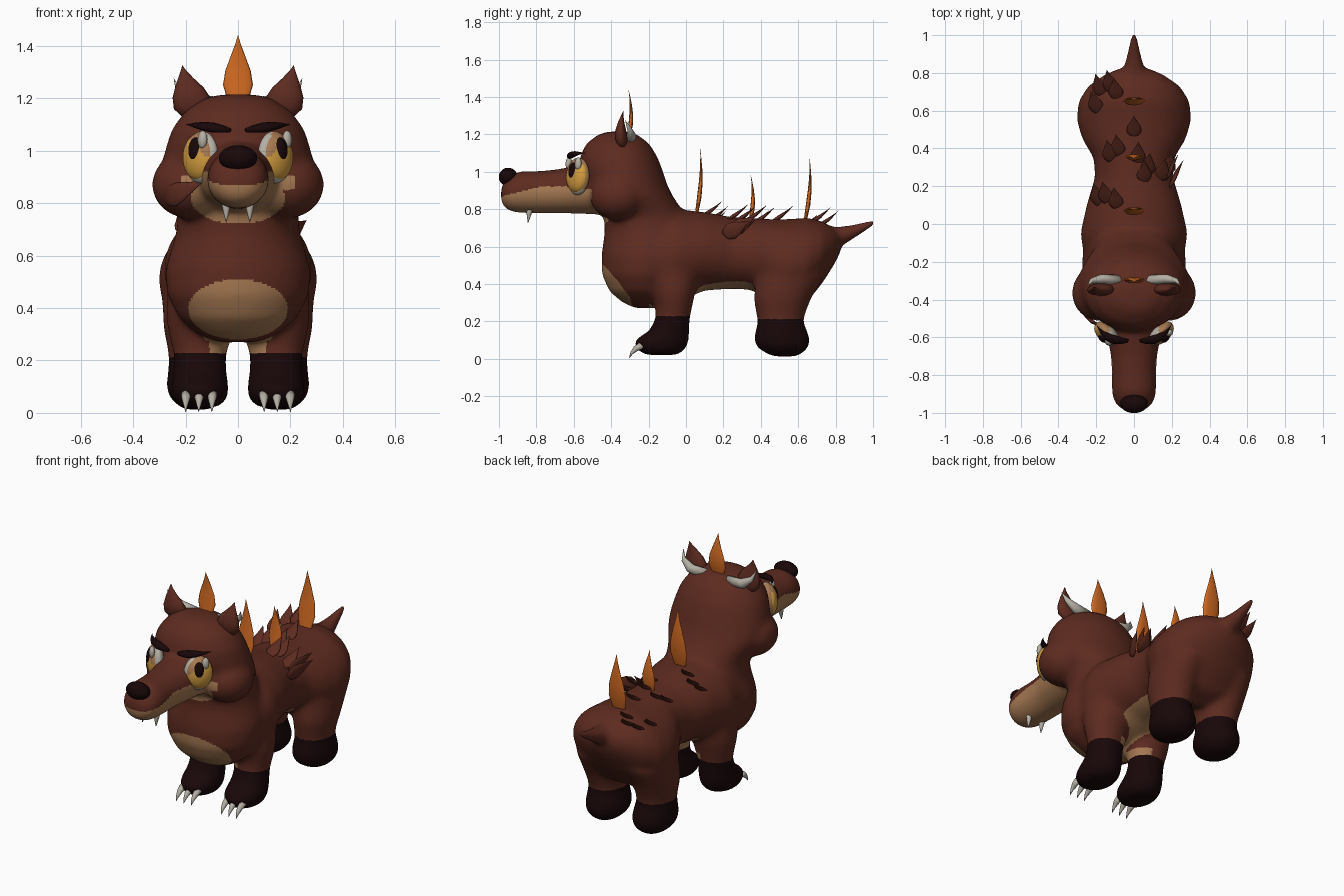
import bpy, bmesh
from math import cos, sin, tau
from mathutils import Vector, Matrix
from mathutils.bvhtree import BVHTree

cube = bpy.data.objects.get("Cube")
if cube:
    bpy.data.objects.remove(cube)


def material(name, rgb):
    m = bpy.data.materials.new(name)
    m.use_nodes = True
    m.diffuse_color = (*rgb, 1)
    m.node_tree.nodes["Principled BSDF"].inputs["Base Color"].default_value = (*rgb, 1)
    return m


BROWN = material("reddish brown fur", (0.11, 0.024, 0.014))
TAN = material("tan fur", (0.38, 0.19, 0.085))
DARK = material("dark brown", (0.009, 0.002, 0.0025))
ORANGE = material("orange spike", (0.64, 0.145, 0.016))
BONE = material("bone grey", (0.46, 0.43, 0.37))
YELLOW = material("amber eye", (0.66, 0.34, 0.05))


def loft(bm, rings, sides=24):
    """Closed skin through elliptical rings given as (centre, half axis, half axis)."""
    loops = []
    for c, u, v in rings:
        loops.append([bm.verts.new(Vector(c) + Vector(u) * cos(tau * i / sides)
                                   + Vector(v) * sin(tau * i / sides)) for i in range(sides)])
    for a, b in zip(loops, loops[1:]):
        for i in range(sides):
            j = (i + 1) % sides
            bm.faces.new((a[i], a[j], b[j], b[i]))
    bm.faces.new(loops[0][::-1])
    bm.faces.new(loops[-1])


def finish(name, bm, *mats):
    bmesh.ops.recalc_face_normals(bm, faces=bm.faces)
    me = bpy.data.meshes.new(name)
    bm.to_mesh(me)
    bm.free()
    me.shade_smooth()
    for m in mats:
        me.materials.append(m)
    ob = bpy.data.objects.new(name, me)
    bpy.context.collection.objects.link(ob)
    return ob


def ellipsoid(bm, centre, radii, rot=Matrix()):
    bmesh.ops.create_uvsphere(bm, u_segments=32, v_segments=20, radius=1,
                              matrix=Matrix.Translation(centre) @ rot @ Matrix.Diagonal((*radii, 1)))


LEAF = ((0, .4), (.12, .75), (.3, 1), (.5, .85), (.7, .5), (.88, .18), (1, .01))
CONE = ((0, 1), (.35, .8), (.7, .42), (1, .02))


def blade(bm, base, tip, side, width, thick, bow=(0, 0, 0), shape=LEAF, sides=12):
    """Pointed leaf, horn or claw from base to tip, bent by bow at its middle."""
    base, tip, bow = Vector(base), Vector(tip), Vector(bow)
    axis = (tip - base).normalized()
    side = Vector(side)
    side = (side - axis * side.dot(axis)).normalized()
    out = axis.cross(side)
    loft(bm, [(base.lerp(tip, t) + bow * 4 * t * (1 - t), side * width * f, out * thick * f)
              for t, f in shape], sides)


# Body: overlapping lofts fused by a voxel remesh
bm = bmesh.new()


def along_y(rows):
    loft(bm, [((0, y, z), (rx, 0, 0), (0, 0, rz)) for y, z, rx, rz in rows], 32)


along_y([(-.2, .53, .26, .24), (-.05, .55, .285, .25), (.1, .575, .252, .21), (.25, .565, .207, .192),
         (.35, .56, .215, .192), (.45, .525, .275, .222), (.55, .505, .305, .242), (.65, .53, .295, .225),
         (.73, .57, .245, .165), (.79, .6, .16, .1), (.825, .615, .08, .05)])       # torso
along_y([(.66, .625, .12, .11), (.78, .638, .07, .066), (.88, .672, .044, .044),
         (1.0, .725, .02, .021), (1.01, .729, .018, .018)])                         # tail
along_y([(-.45, .91, .16, .14), (-.58, .905, .147, .13), (-.7, .895, .123, .117), (-.8, .89, .118, .114),
         (-.88, .892, .12, .114), (-.935, .885, .11, .1), (-.97, .88, .085, .075),
         (-.99, .875, .045, .04)])                                                  # snout
# neck and head: height, front, back, half width
loft(bm, [((0, (f + b) / 2, z), (rx, 0, 0), (0, (b - f) / 2, 0)) for z, f, b, rx in (
    (.27, -.27, -.13, .08), (.3, -.34, -.09, .15), (.36, -.41, -.04, .225), (.45, -.45, 0, .272),
    (.55, -.453, .03, .278), (.68, -.435, .05, .238), (.76, -.44, .01, .228), (.81, -.495, -.03, .255),
    (.87, -.53, -.07, .29), (.93, -.545, -.1, .293), (1.0, -.567, -.122, .28), (1.08, -.568, -.152, .255),
    (1.15, -.535, -.195, .205), (1.2, -.47, -.26, .13), (1.215, -.42, -.31, .07))], 32)
front_leg = ((.5, -.07, .15, .12, .14), (.35, -.065, .15, .125, .115), (.28, -.065, .143, .118, .1),
             (.22, -.07, .145, .1, .092), (.15, -.09, .145, .103, .108), (.1, -.13, .145, .112, .148),
             (.055, -.135, .145, .107, .138), (.02, -.13, .145, .07, .09))
rear_leg = ((.45, .56, .16, .13, .185), (.32, .515, .165, .12, .155), (.25, .507, .16, .11, .135),
            (.2, .505, .16, .104, .122), (.15, .51, .157, .112, .14), (.1, .513, .155, .12, .153),
            (.055, .518, .155, .107, .137), (.012, .53, .155, .055, .07))
for s in (-1, 1):
    for leg in (front_leg, rear_leg):
        loft(bm, [((s * x, y, z), (rx, 0, 0), (0, ry, 0)) for z, y, x, rx, ry in leg])
    ellipsoid(bm, (s * .185, -.365, .87), (.145, .15, .13))                         # cheek
body = finish("body", bm)
remesh = body.modifiers.new("fuse", "REMESH")
remesh.mode = "VOXEL"
remesh.voxel_size = .008
smooth = body.modifiers.new("soften", "SMOOTH")
smooth.factor = .5
smooth.iterations = 85
mesh = bpy.data.meshes.new_from_object(body.evaluated_get(bpy.context.evaluated_depsgraph_get()))
body.modifiers.clear()
body.data = mesh
mesh.materials.clear()
for m in (BROWN, TAN, DARK):
    mesh.materials.append(m)


# Fur colours by place: dark feet, tan muzzle, throat, chest and belly
def fur(p, n):
    x, y, z = abs(p.x), p.y, p.z
    if z < (.21 if y > .2 else .228):
        return 2
    lip = .87 + .05 * min(1, max(0, (y + .98) / .2)) - .12 * max(0, y + .64)
    muzzle = y < -.5 and z < lip and (x < .17 or z > .85) and x < .215
    throat = y < -.4 and .72 < z < .85 and (x / .18) ** 2 + ((z - .82) / .1) ** 2 < 1
    chest = y < -.12 and (x / .19) ** 2 + ((z - .395) / .115) ** 2 < 1
    belly = -.2 < y < .4 and z < .46 and x < .13 and n.z < -.72
    inner_leg = y < .1 and z < .27 and x < .11
    return int(muzzle or throat or chest or belly or inner_leg)


for p in mesh.polygons:
    p.material_index = fur(p.center, p.normal)
mesh.shade_smooth()
tree = BVHTree.FromPolygons([v.co for v in mesh.vertices], [p.vertices for p in mesh.polygons])

# Nose
bm = bmesh.new()
ellipsoid(bm, (0, -.951, .972), (.073, .05, .049))
finish("nose", bm, DARK)

# Eyes, each stacked outwards: rim, iris, pupil, glint
for s, label in ((1, "left"), (-1, "right")):
    out = Vector((s * .68, -.73, .05)).normalized()
    rot = out.to_track_quat("Z", "Y").to_matrix().to_4x4()
    centre = Vector((s * .14, -.578, .975))
    for part, mats, push, lift, slide, size in (
            ("rim", (TAN, BONE), 0, 0, 0, (.08, .1, .04)),
            ("iris", (YELLOW, TAN), .01, .002, s * .004, (.074, .09, .041)),
            ("pupil", (DARK,), .034, .024, 0, (.031, .05, .021)),
            ("glint", (BONE,), .032, .066, .036, (.02, .034, .016))):
        bm = bmesh.new()
        pos = centre + out * push + Vector((.73 * slide, s * .68 * slide, lift))
        ellipsoid(bm, pos, size, rot)
        ob = finish(f"{label}_eye_{part}", bm, *mats)
        # grey inner and lower rim, tan upper inner lid
        for p in ob.data.polygons:
            x, z = abs(p.center.x), p.center.z
            if part == "rim":
                p.material_index = int(x < .13 or z < .91)
            elif part == "iris":
                p.material_index = int(z > 1.04 or (z > .985 and x < .145))
    # Brow
    bm = bmesh.new()
    blade(bm, (s * .03, -.62, 1.078), (s * .2, -.53, 1.1), (0, -.4, 1), .018, .026,
          (s * .02, -.025, .005))
    finish(f"{label}_brow", bm, DARK)
    # Ear
    bm = bmesh.new()
    blade(bm, (s * .145, -.335, 1.12), (s * .212, -.335, 1.325), (1, 0, 0), .073, .034,
          (s * .012, -.014, 0))
    finish(f"{label}_ear", bm, BROWN)
    # Horn behind the ear
    bm = bmesh.new()
    blade(bm, (s * .085, -.3, 1.175), (s * .245, -.325, 1.275), (0, 1, 0), .031, .036,
          (s * .035, .02, -.024), CONE, 16)
    finish(f"{label}_horn", bm, BONE)
    # Fang
    bm = bmesh.new()
    blade(bm, (s * .045, -.835, .81), (s * .045, -.845, .725), (1, 0, 0), .018, .018, shape=CONE)
    finish(f"{label}_fang", bm, BONE)
    # Front claws
    bm = bmesh.new()
    for dx in (-.05, 0, .05):
        blade(bm, (s * (.148 + dx), -.235, .072), (s * (.15 + dx), -.305, .003), (1, 0, 0),
              .02, .02, (0, -.008, .008), CONE)
    finish(f"{label}_claws", bm, BONE)

# Orange spikes on forehead and back
for name, y, z, tip_y, tip_z, w in (("forehead_spike", -.31, 1.17, -.308, 1.44, .057),
                                    ("shoulder_spike", .05, .75, .075, 1.13, .056),
                                    ("middle_spike", .34, .72, .345, .985, .043),
                                    ("hip_spike", .63, .71, .66, 1.08, .058)):
    bm = bmesh.new()
    blade(bm, (0, y, z), (0, tip_y, tip_z), (1, 0, 0), w, .012, (0, .016, 0))
    finish(name, bm, ORANGE)

# Fur tufts scattered over the back, rooted on the body
bm = bmesh.new()
for x, y in ((-.17, .69), (-.12, .71), (-.09, .67), (-.19, .6), (0, .47), (-.12, .34), (-.08, .37),
             (.02, .33), (.05, .23), (.07, .27), (.14, .24), (.17, .27),
             (-.18, .11), (-.14, .12), (-.09, .09)):
    hit = tree.ray_cast(Vector((x, y, 2)), Vector((0, 0, -1)))[0]
    if hit:
        root = hit - Vector((0, .01, .01))
        blade(bm, root, root + Vector((x * .2, .115, .085)), (1, 0, 0), .04, .011, (0, 0, -.008))
# Larger tufts on the flank and one on the cheek
blade(bm, (.19, .2, .66), (.262, .34, .735), (0, -.5, 1), .045, .01)
blade(bm, (.17, .24, .68), (.235, .37, .76), (0, -.5, 1), .04, .01)
blade(bm, (-.28, -.43, .815), (-.12, -.555, .89), (0, 0, 1), .045, .012, (-.02, -.025, -.01))
finish("fur_tufts", bm, BROWN)
